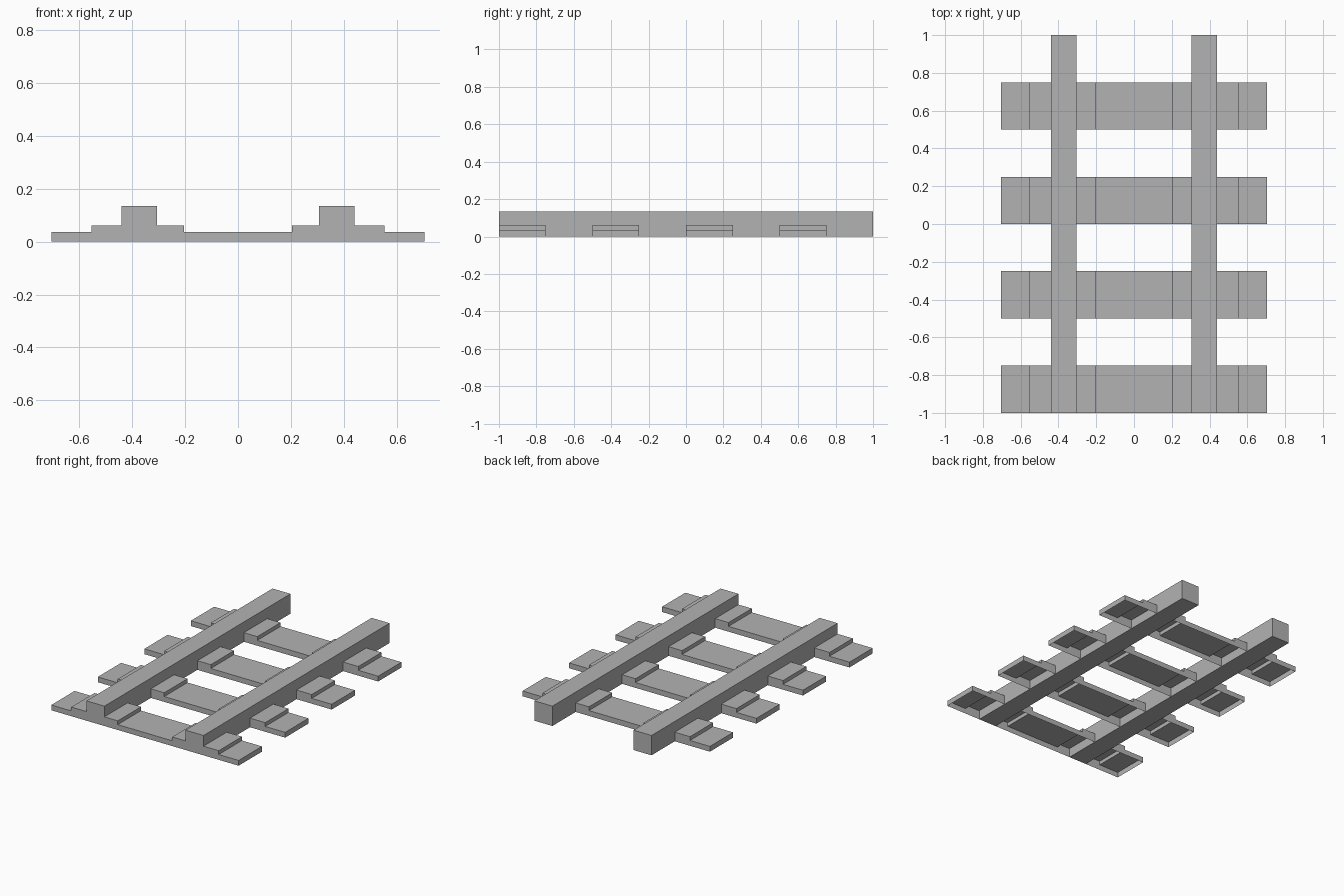
import bpy
import bmesh

cube = bpy.data.objects.get("Cube")
if cube:
    bpy.data.objects.remove(cube, do_unlink=True)

grey = bpy.data.materials.new("plain_grey")
grey.use_nodes = True
colour = (0.45, 0.45, 0.45, 1)
grey.diffuse_color = colour
grey.node_tree.nodes["Principled BSDF"].inputs["Base Color"].default_value = colour

RAIL_X = 0.373
RAIL_W = 0.135
RAIL_H = 0.135
TIE_X = 0.705
TIE_H = 0.036
PLATE_HALF = 0.175
PLATE_H = 0.062


def extrude_profile(name, points, y0, depth, open_bottom=False):
    """Sweep an x-z outline along y; optionally leave the underside open."""
    bm = bmesh.new()
    face = bm.faces.new([bm.verts.new((x, y0, z)) for x, z in points])
    swept = bmesh.ops.extrude_face_region(bm, geom=[face], use_keep_orig=True)
    verts = [g for g in swept["geom"] if isinstance(g, bmesh.types.BMVert)]
    bmesh.ops.translate(bm, verts=verts, vec=(0, depth, 0))
    bmesh.ops.recalc_face_normals(bm, faces=bm.faces[:])
    if open_bottom:
        under = [f for f in bm.faces if all(v.co.z < 0.001 for v in f.verts)]
        bmesh.ops.delete(bm, geom=under, context="FACES")
    mesh = bpy.data.meshes.new(name)
    bm.to_mesh(mesh)
    bm.free()
    mesh.materials.append(grey)
    obj = bpy.data.objects.new(name, mesh)
    bpy.context.collection.objects.link(obj)
    return obj


# Two solid square rails
for side, name in ((1, "left_rail"), (-1, "right_rail")):
    a, b = side * RAIL_X - RAIL_W / 2, side * RAIL_X + RAIL_W / 2
    extrude_profile(name, [(a, 0), (b, 0), (b, RAIL_H), (a, RAIL_H)], -1, 2)

# Hollow sleepers with a raised seat under each rail
inner, outer = RAIL_X + 0.007 - PLATE_HALF, RAIL_X + 0.007 + PLATE_HALF
half = [(TIE_X, 0), (TIE_X, TIE_H), (outer, TIE_H), (outer, PLATE_H),
        (inner, PLATE_H), (inner, TIE_H)]
outline = half + [(-x, z) for x, z in reversed(half)]
for i in range(4):
    extrude_profile(f"sleeper_{i + 1}", outline, -1 + i * 0.5, 0.25, open_bottom=True)
